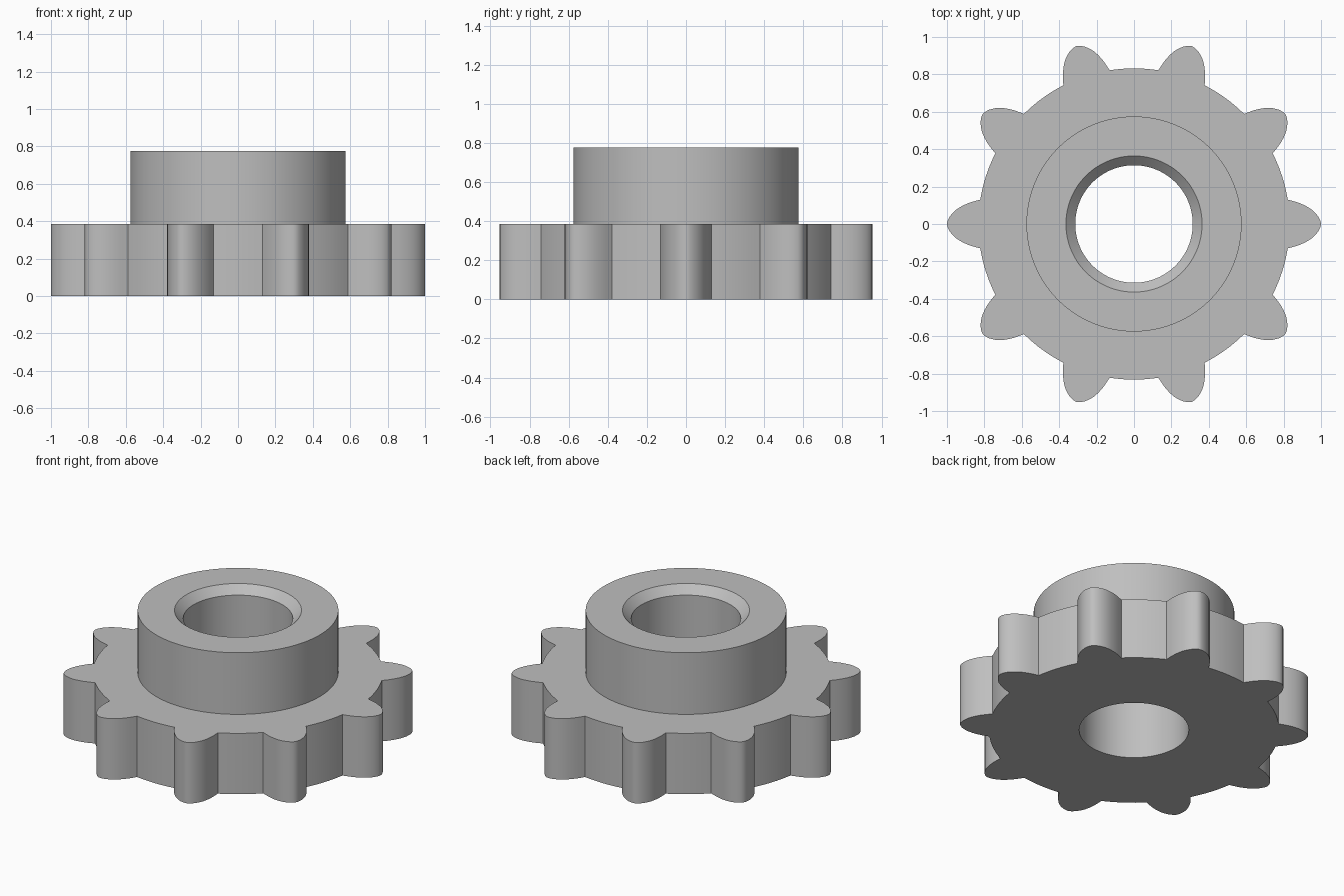
import bpy, bmesh, math

TEETH = 10
ROOT_RADIUS = 0.832
GEAR_TOP, HUB_TOP = 0.385, 0.775
HUB_RADIUS, BORE_RADIUS, CHAMFER = 0.575, 0.314, 0.05
ROOT_STEPS = 8

cube = bpy.data.objects.get("Cube")
if cube:
    bpy.data.objects.remove(cube, do_unlink=True)

# Half tooth profile: distance from the axis, half width
half = [(0.822, 0.13), (0.86, 0.12), (0.89, 0.11), (0.92, 0.096), (0.945, 0.081),
        (0.967, 0.062), (0.985, 0.04), (0.996, 0.018), (1.0, 0.0)]
tooth = [(u, -v) for u, v in half] + half[-2::-1]

# One tooth and the root arc after it, as (radius, angle)
pitch = 2 * math.pi / TEETH
sector = [(math.hypot(u, v), math.atan2(v, u)) for u, v in tooth]
edge = sector[-1][1]
gap = pitch - 2 * edge
sector += [(ROOT_RADIUS, edge + gap * i / ROOT_STEPS) for i in range(1, ROOT_STEPS)]
outline = [(r, a + k * pitch) for k in range(TEETH) for r, a in sector]

bm = bmesh.new()


def ring(z, radius=None):
    """Loop of vertices on the tooth outline, or on a circle if a radius is given."""
    return [bm.verts.new(((radius or r) * math.cos(a), (radius or r) * math.sin(a), z))
            for r, a in outline]


# Rings from the bore's bottom, around the outside and back down the bore
loops = [
    ring(0, BORE_RADIUS),
    ring(0),
    ring(GEAR_TOP),
    ring(GEAR_TOP, HUB_RADIUS),
    ring(HUB_TOP, HUB_RADIUS),
    ring(HUB_TOP, BORE_RADIUS + CHAMFER),
    ring(HUB_TOP - CHAMFER, BORE_RADIUS),
]
n = len(outline)
for low, high in zip(loops, loops[1:] + loops[:1]):
    for i in range(n):
        j = (i + 1) % n
        bm.faces.new((low[i], low[j], high[j], high[i]))
bmesh.ops.recalc_face_normals(bm, faces=bm.faces)

mesh = bpy.data.meshes.new("sprocket")
bm.to_mesh(mesh)
bm.free()
sprocket = bpy.data.objects.new("sprocket", mesh)
bpy.context.collection.objects.link(sprocket)

# Plain grey metal
grey = bpy.data.materials.new("grey")
grey.use_nodes = True
color = (0.52, 0.52, 0.52, 1)
grey.diffuse_color = color
grey.node_tree.nodes["Principled BSDF"].inputs["Base Color"].default_value = color
mesh.materials.append(grey)

# Smooth round walls, sharp corners
bpy.ops.object.select_all(action='DESELECT')
sprocket.select_set(True)
bpy.context.view_layer.objects.active = sprocket
bpy.ops.object.shade_smooth_by_angle(angle=math.radians(30))
